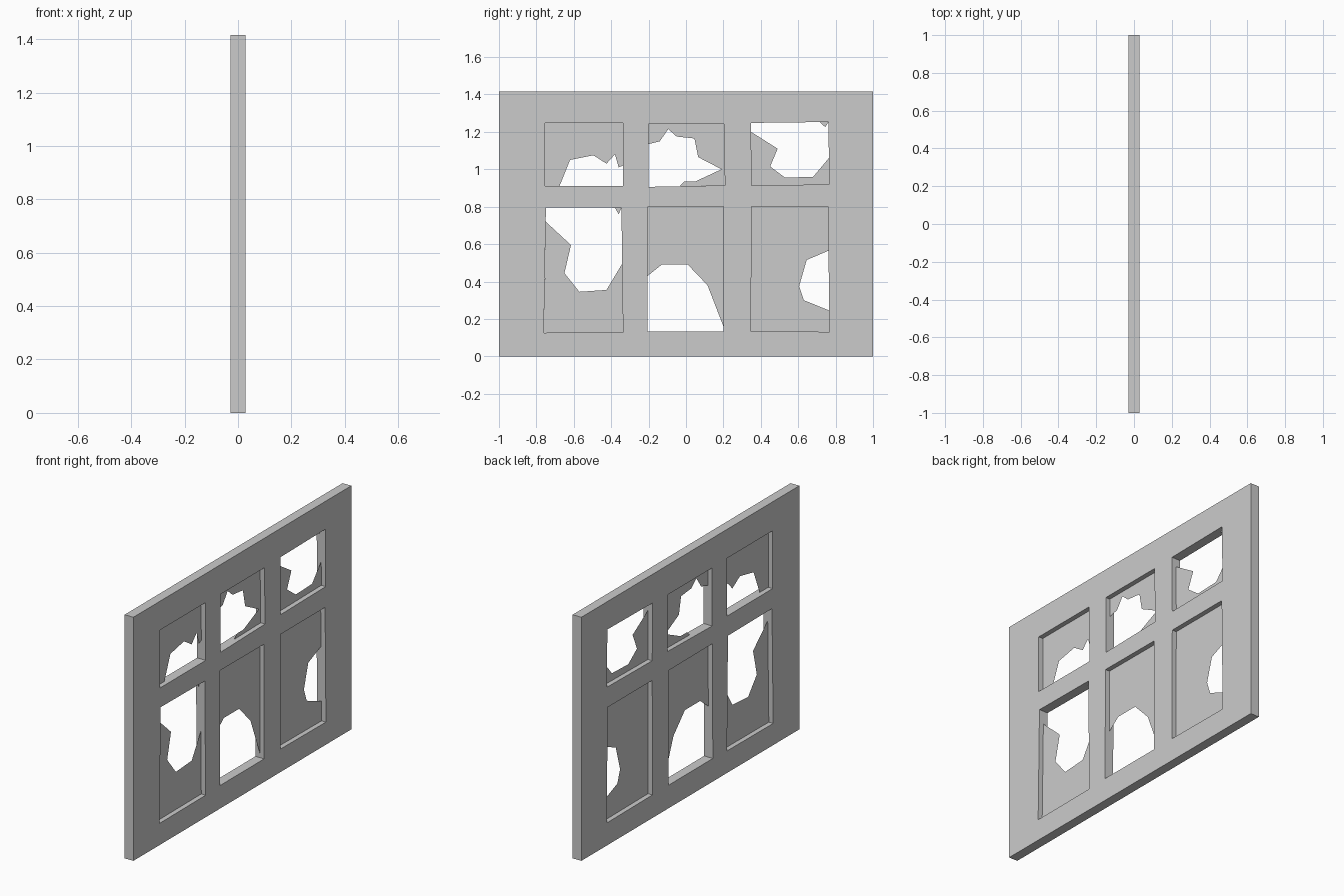
import bpy
import bmesh
import math

default_cube = bpy.data.objects.get("Cube")
if default_cube:
    bpy.data.objects.remove(default_cube)

HEIGHT = 1.415
HALF_THICKNESS = 0.028

# One pale grey for the whole wall
grey = bpy.data.materials.new("pale grey")
grey.use_nodes = True
colour = (0.6, 0.6, 0.6, 1)
grey.diffuse_color = colour
grey.node_tree.nodes["Principled BSDF"].inputs["Base Color"].default_value = colour


def upright_sheet(name, outlines, half_depth=0.0):
    """Fill closed (y, z) outlines, inner ones being holes, and stand them up."""
    curve = bpy.data.curves.new(name + "_profile", "CURVE")
    curve.dimensions = "2D"
    curve.fill_mode = "BOTH"
    curve.extrude = half_depth
    for outline in outlines:
        spline = curve.splines.new("POLY")
        spline.points.add(len(outline) - 1)
        for point, (y, z) in zip(spline.points, outline):
            point.co = (y, z, 0, 1)
        spline.use_cyclic_u = True
        spline.use_smooth = False
    profile = bpy.data.objects.new(name + "_profile", curve)
    bpy.context.collection.objects.link(profile)
    bpy.context.view_layer.update()
    graph = bpy.context.evaluated_depsgraph_get()
    mesh = bpy.data.meshes.new_from_object(profile.evaluated_get(graph))
    bpy.data.objects.remove(profile)

    # Weld the caps to the sides and face everything outward
    bm = bmesh.new()
    bm.from_mesh(mesh)
    bmesh.ops.remove_doubles(bm, verts=bm.verts, dist=0.0001)
    bmesh.ops.recalc_face_normals(bm, faces=bm.faces)
    for face in bm.faces:
        face.smooth = False
        face.material_index = 0
    bm.to_mesh(mesh)
    bm.free()
    mesh.materials.clear()
    mesh.materials.append(grey)
    obj = bpy.data.objects.new(name, mesh)
    obj.rotation_euler = (math.pi / 2, 0, math.pi / 2)
    bpy.context.collection.objects.link(obj)
    return obj


# Slightly crooked window openings: top left, top right, bottom right, bottom left
windows = {
    "upper_front": [(-.755, 1.247), (-.338, 1.247), (-.336, .911), (-.755, .911)],
    "upper_middle": [(-.2, 1.243), (.203, 1.243), (.208, .914), (-.2, .906)],
    "upper_back": [(.348, 1.248), (.762, 1.253), (.765, .919), (.35, .914)],
    "lower_front": [(-.749, .797), (-.345, .794), (-.337, .128), (-.76, .126)],
    "lower_middle": [(-.203, .802), (.2, .8), (.2, .134), (-.206, .134)],
    "lower_back": [(.35, .8), (.759, .8), (.767, .131), (.348, .134)],
}

# Wall panel with the six openings
wall = [(-1, 0), (1, 0), (1, HEIGHT), (-1, HEIGHT)]
upright_sheet("wall_panel", [wall] + list(windows.values()), HALF_THICKNESS)

# Broken edge of each pane, and the window corners kept before and after it
breaks = {
    "upper_front": ("tl tr", [(-.337, 1.02), (-.36, 1.01), (-.38, 1.08), (-.425, 1.03),
                              (-.495, 1.075), (-.62, 1.05), (-.676, .911)], "bl"),
    "upper_middle": ("tl tr br", [(-.035, .91), (-.01, .935), (.05, .935), (.19, 1.0),
                                  (.065, 1.065), (.045, 1.165), (-.05, 1.175),
                                  (-.095, 1.215), (-.14, 1.15), (-.2, 1.135)], ""),
    "upper_back": ("", [(.348, 1.2), (.49, 1.11), (.45, 1.015), (.53, .955),
                        (.68, .96), (.764, 1.06)], "br bl"),
    "lower_front": ("", [(-.75, .72), (-.615, .595), (-.65, .445), (-.57, .345),
                         (-.425, .355), (-.341, .495)], "br bl"),
    "lower_middle": ("tl tr", [(.2, .16), (.115, .38), (.01, .49), (-.13, .49),
                               (-.205, .43)], ""),
    "lower_back": ("tl tr", [(.762, .565), (.645, .515), (.605, .375), (.63, .3),
                             (.766, .245)], "br bl"),
}

# Small shards left hanging in the top corner of two windows
shards = {
    "upper_back": [(.715, 1.252), (.745, 1.225), (.762, 1.253)],
    "lower_front": [(-.38, .794), (-.36, .76), (-.345, .794)],
}

# Thin panes set midway through the wall
for name, (before, edge, after) in breaks.items():
    corner = dict(zip(("tl", "tr", "br", "bl"), windows[name]))
    pane = [corner[c] for c in before.split()] + edge + [corner[c] for c in after.split()]
    pieces = [pane]
    if name in shards:
        pieces.append(shards[name])
    upright_sheet(name + "_broken_pane", pieces)
